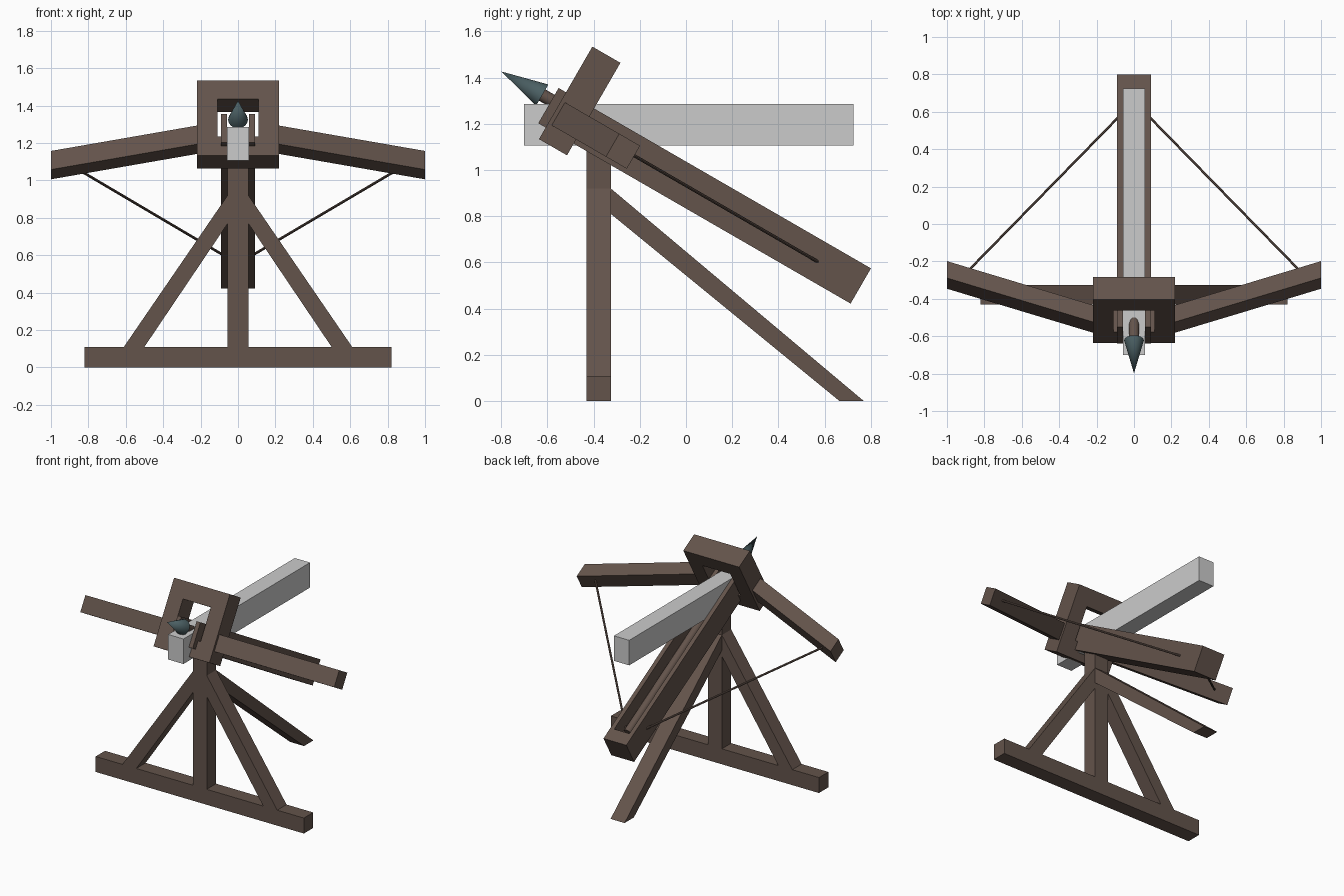
import bpy, bmesh, math
from mathutils import Matrix, Vector

if "Cube" in bpy.data.objects:
    bpy.data.objects.remove(bpy.data.objects["Cube"])


def material(name, rgb):
    m = bpy.data.materials.new(name)
    m.diffuse_color = (*rgb, 1)
    m.use_nodes = True
    m.node_tree.nodes["Principled BSDF"].inputs["Base Color"].default_value = m.diffuse_color
    return m


WOOD = material("dark_wood", (0.125, 0.087, 0.07))
IRON = material("iron", (0.07, 0.115, 0.125))
ID = Matrix.Identity(4)
# Stock space: x across, y backward along the stock, z out of its top face
TILT = Matrix.Translation((0, -0.595, 1.2785)) @ Matrix.Rotation(math.radians(-30), 4, 'X')


def finish(name, bm, mat, space):
    bm.transform(space)
    bmesh.ops.recalc_face_normals(bm, faces=bm.faces)
    me = bpy.data.meshes.new(name)
    bm.to_mesh(me)
    bm.free()
    ob = bpy.data.objects.new(name, me)
    bpy.context.collection.objects.link(ob)
    if mat:
        me.materials.append(mat)
    return ob


def prism(name, pts, axis, lo, hi, mat=WOOD, space=ID):
    """Extrude a 2D outline along an axis (0=x, 1=y, 2=z) from lo to hi."""
    bm = bmesh.new()

    def ring(h):
        out = []
        for p in pts:
            c = list(p)
            c.insert(axis, h)
            out.append(bm.verts.new(c))
        return out
    a, b = ring(lo), ring(hi)
    bm.faces.new(a)
    bm.faces.new(b)
    for i in range(len(a)):
        j = (i + 1) % len(a)
        bm.faces.new((a[i], a[j], b[j], b[i]))
    return finish(name, bm, mat, space)


def box(name, x, y, z, mat=WOOD, space=ID):
    return prism(name, [(x[0], y[0]), (x[1], y[0]), (x[1], y[1]), (x[0], y[1])],
                 2, z[0], z[1], mat, space)


def rod(name, p, q, r1, r2, sides, mat=WOOD):
    """Round rod or cone between two points in stock space."""
    p, q = Vector(p), Vector(q)
    bm = bmesh.new()
    bmesh.ops.create_cone(bm, cap_ends=True, segments=sides, radius1=r1, radius2=r2,
                          depth=(q - p).length)
    rot = (q - p).to_track_quat('Z', 'Y').to_matrix().to_4x4()
    bm.transform(Matrix.Translation((p + q) / 2) @ rot)
    ob = finish(name, bm, mat, TILT)
    bpy.context.view_layer.objects.active = ob
    ob.select_set(True)
    bpy.ops.object.shade_smooth_by_angle(angle=math.radians(40))
    ob.select_set(False)
    return ob


def cut(ob, cutter):
    m = ob.modifiers.new("cut", 'BOOLEAN')
    m.object = cutter
    m.solver = 'EXACT'
    bpy.context.view_layer.objects.active = ob
    bpy.ops.object.modifier_apply(modifier=m.name)
    bpy.data.objects.remove(cutter)


# Stand: foot beam, post, side braces and rear leg
DEPTH = (-0.43, -0.325)
box("foot_beam", (-0.82, 0.82), DEPTH, (0, 0.11))
box("post", (-0.055, 0.055), DEPTH, (0.11, 1.10))
for s, side in ((-1, "left"), (1, "right")):
    prism(side + "_brace", [(s * 0.61, 0.11), (s * 0.5, 0.11), (s * 0.055, 0.77), (s * 0.055, 0.92)],
          1, *DEPTH)
prism("rear_leg", [(-0.325, 0.92), (-0.325, 0.81), (0.665, 0), (0.77, 0)], 0, -0.055, 0.055)

# Stock with a channel open at the front
stock = box("stock", (-0.09, 0.09), (0, 1.56), (-0.088, 0.088), space=TILT)
cut(stock, box("channel_cutter", (-0.06, 0.06), (-0.1, 1.47), (-0.01, 0.2), space=TILT))

# Square frame around the stock
frame = box("frame", (-0.22, 0.22), (0.037, 0.177), (-0.146, 0.316), space=TILT)
cut(frame, box("window_cutter", (-0.11, 0.11), (-0.1, 0.3), (-0.031, 0.201), space=TILT))
# the stock passes through the lower bar, so clear its channel there is not needed

# Swept arms and bow string
for s, side in ((-1, "left"), (1, "right")):
    prism(side + "_arm", [(s * 0.2, 0.048), (s * 1.0, 0.326), (s * 1.0, 0.43), (s * 0.2, 0.152)],
          2, -0.067, 0.048, space=TILT)
    rod(side + "_string", (s * 0.92, 0.36, -0.002), (0, 1.446, -0.002), 0.007, 0.007, 8)

# Bolt lying in the channel
rod("bolt_shaft", (0, 1.43, 0.026), (0, -0.046, 0.026), 0.028, 0.028, 16)
rod("bolt_head", (0, -0.046, 0.026), (0, -0.25, 0.026), 0.053, 0.0, 16, IRON)

# Plain level grey bar through the frame
box("level_bar", (-0.06, 0.06), (-0.70, 0.725), (1.107, 1.285), mat=None)
